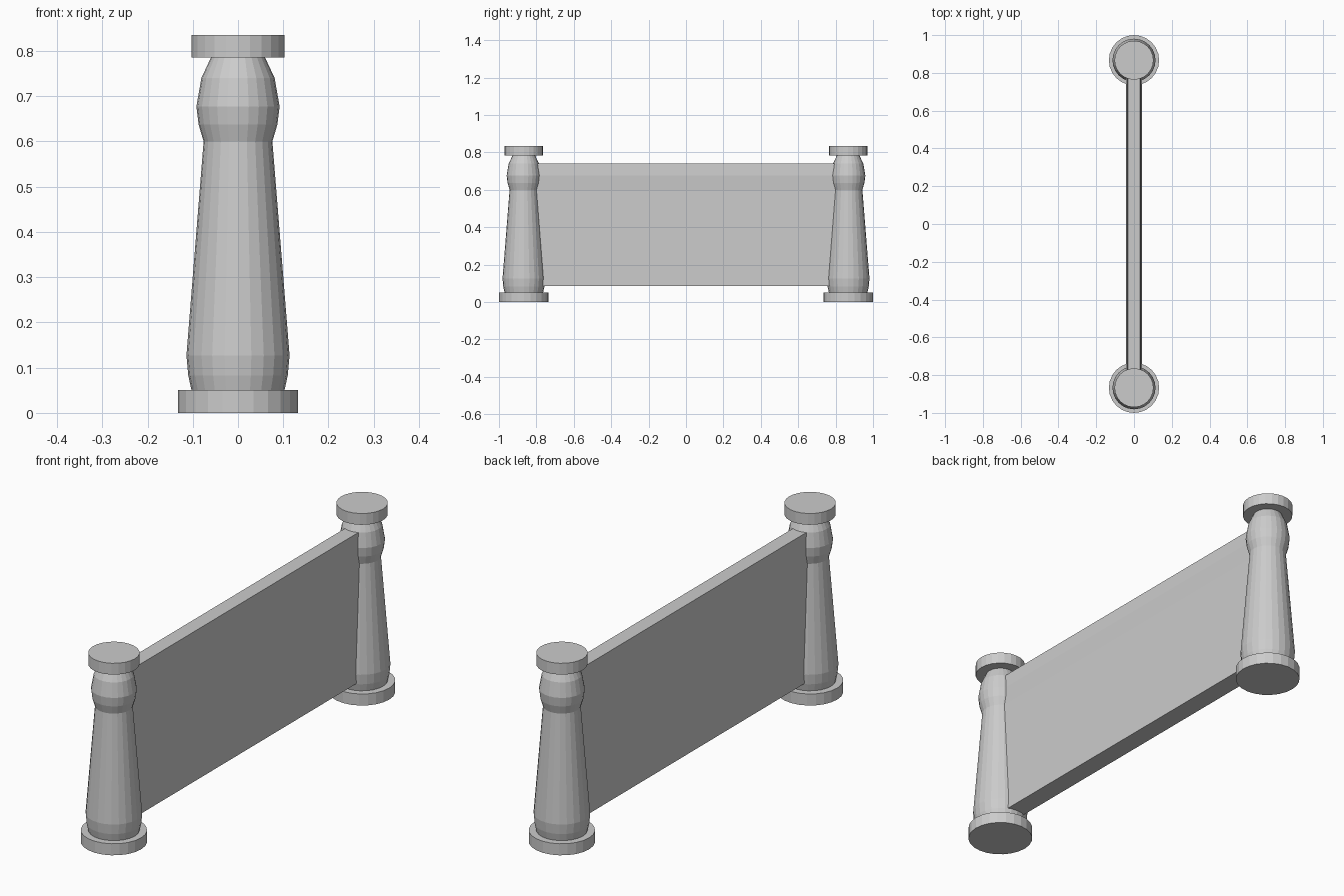
import bpy, bmesh, math

if "Cube" in bpy.data.objects:
    bpy.data.objects.remove(bpy.data.objects["Cube"])

SIDES = 24
POST_Y = 0.867


def finish(name, bm):
    bmesh.ops.recalc_face_normals(bm, faces=bm.faces)
    mesh = bpy.data.meshes.new(name)
    bm.to_mesh(mesh)
    bm.free()
    ob = bpy.data.objects.new(name, mesh)
    bpy.context.collection.objects.link(ob)
    return ob


def turned(name, profile, y):
    """Closed turned solid from (radius, height) points."""
    bm = bmesh.new()
    rings = []
    for r, z in profile:
        rings.append([bm.verts.new((r * math.cos(2 * math.pi * i / SIDES),
                                    y + r * math.sin(2 * math.pi * i / SIDES), z))
                      for i in range(SIDES)])
    for a, b in zip(rings, rings[1:]):
        for i in range(SIDES):
            j = (i + 1) % SIDES
            bm.faces.new((a[i], a[j], b[j], b[i]))
    bm.faces.new(rings[0])
    bm.faces.new(rings[-1])
    return finish(name, bm)


# Posts: round base, tapered shaft with bulged head, and cap in one turned profile
POST = [(0.133, 0), (0.133, 0.051), (0.103, 0.051), (0.110, 0.083), (0.114, 0.127),
        (0.076, 0.60), (0.087, 0.637), (0.092, 0.677), (0.081, 0.74), (0.06, 0.785),
        (0.103, 0.785), (0.103, 0.835)]
for side, name in ((-1, "front_post"), (1, "back_post")):
    turned(name, POST, side * POST_Y)

# Wall panel between the posts, tapered with a slight swell near the top
SECTION = [(0.043, 0.085), (0.034, 0.60), (0.038, 0.677), (0.033, 0.74)]
outline = SECTION + [(-x, z) for x, z in reversed(SECTION)]
bm = bmesh.new()
face = bm.faces.new([bm.verts.new((x, -0.85, z)) for x, z in outline])
ext = bmesh.ops.extrude_face_region(bm, geom=[face], use_keep_orig=True)
bmesh.ops.translate(bm, vec=(0, 1.7, 0),
                    verts=[g for g in ext["geom"] if isinstance(g, bmesh.types.BMVert)])
finish("wall_panel", bm)
